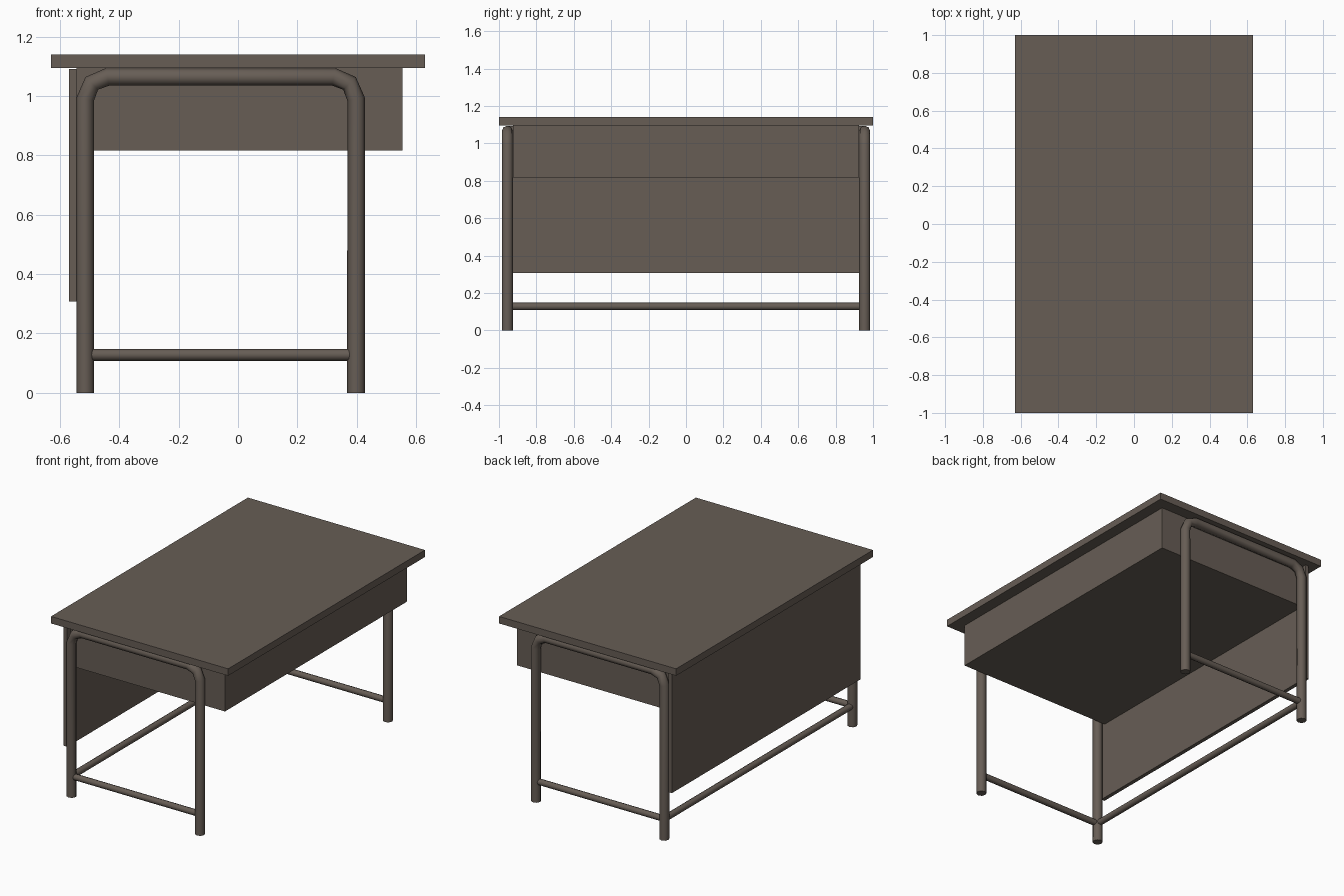
import bpy, bmesh, math
from mathutils import Vector

if "Cube" in bpy.data.objects:
    bpy.data.objects.remove(bpy.data.objects["Cube"])

mat = bpy.data.materials.new("grey_brown")
mat.diffuse_color = (0.135, 0.110, 0.091, 1)
mat.use_nodes = True
mat.node_tree.nodes["Principled BSDF"].inputs["Base Color"].default_value = mat.diffuse_color


def finish(name, bm):
    bmesh.ops.recalc_face_normals(bm, faces=bm.faces)
    me = bpy.data.meshes.new(name)
    bm.to_mesh(me)
    bm.free()
    me.materials.append(mat)
    ob = bpy.data.objects.new(name, me)
    bpy.context.collection.objects.link(ob)
    return ob


def box(name, lo, hi):
    bm = bmesh.new()
    bmesh.ops.create_cube(bm, size=1)
    for v in bm.verts:
        v.co = Vector([lo[i] + (v.co[i] + 0.5) * (hi[i] - lo[i]) for i in range(3)])
    return finish(name, bm)


def tube(name, path, radius, side, sides=8):
    """Sweep a round section along a flat path; side is the path plane's normal."""
    bm = bmesh.new()
    pts, side, rings = [Vector(p) for p in path], Vector(side), []
    for i, p in enumerate(pts):
        a = (p - pts[i - 1]).normalized() if i else (pts[1] - p).normalized()
        b = (pts[i + 1] - p).normalized() if i < len(pts) - 1 else a
        out = side.cross((a + b).normalized())
        rings.append([bm.verts.new(p + radius * (math.cos(t) * out + math.sin(t) * side))
                      for t in (2 * math.pi * k / sides for k in range(sides))])
    for r, s in zip(rings, rings[1:]):
        for k in range(sides):
            n = (k + 1) % sides
            bm.faces.new((r[k], r[n], s[n], s[k])).smooth = True
    bm.faces.new(rings[0])
    bm.faces.new(rings[-1])
    ob = finish(name, bm)
    bpy.ops.object.select_all(action='DESELECT')
    ob.select_set(True)
    bpy.context.view_layer.objects.active = ob
    bpy.ops.object.shade_smooth_by_angle(angle=math.radians(50))
    return ob


# Top, drawer box and modesty panel
box("table_top", (-0.63, -1, 1.095), (0.63, 1, 1.14))
box("drawer_box", (-0.545, -0.925, 0.817), (0.555, 0.925, 1.095))
box("back_panel", (-0.57, -0.957, 0.308), (-0.545, 0.957, 1.092))

# Bent tube leg frames with a low rail at each end
XL, XR, BEND, ZB = -0.515, 0.398, 0.075, 0.99
for label, y in (("front", -0.955), ("back", 0.955)):
    path = [(XL, y, 0)]
    for cx, angles in ((XL + BEND, (180, 135, 90)), (XR - BEND, (90, 45, 0))):
        for d in angles:
            t = math.radians(d)
            path.append((cx + BEND * math.cos(t), y, ZB + BEND * math.sin(t)))
    path.append((XR, y, 0))
    tube(label + "_leg_frame", path, 0.03, (0, 1, 0))
    tube(label + "_rail", [(XL + 0.01, y, 0.128), (XR - 0.01, y, 0.128)], 0.02, (0, 1, 0))

# Long rail joining the rear legs
tube("long_rail", [(XL, -0.945, 0.128), (XL, 0.945, 0.128)], 0.02, (1, 0, 0))
